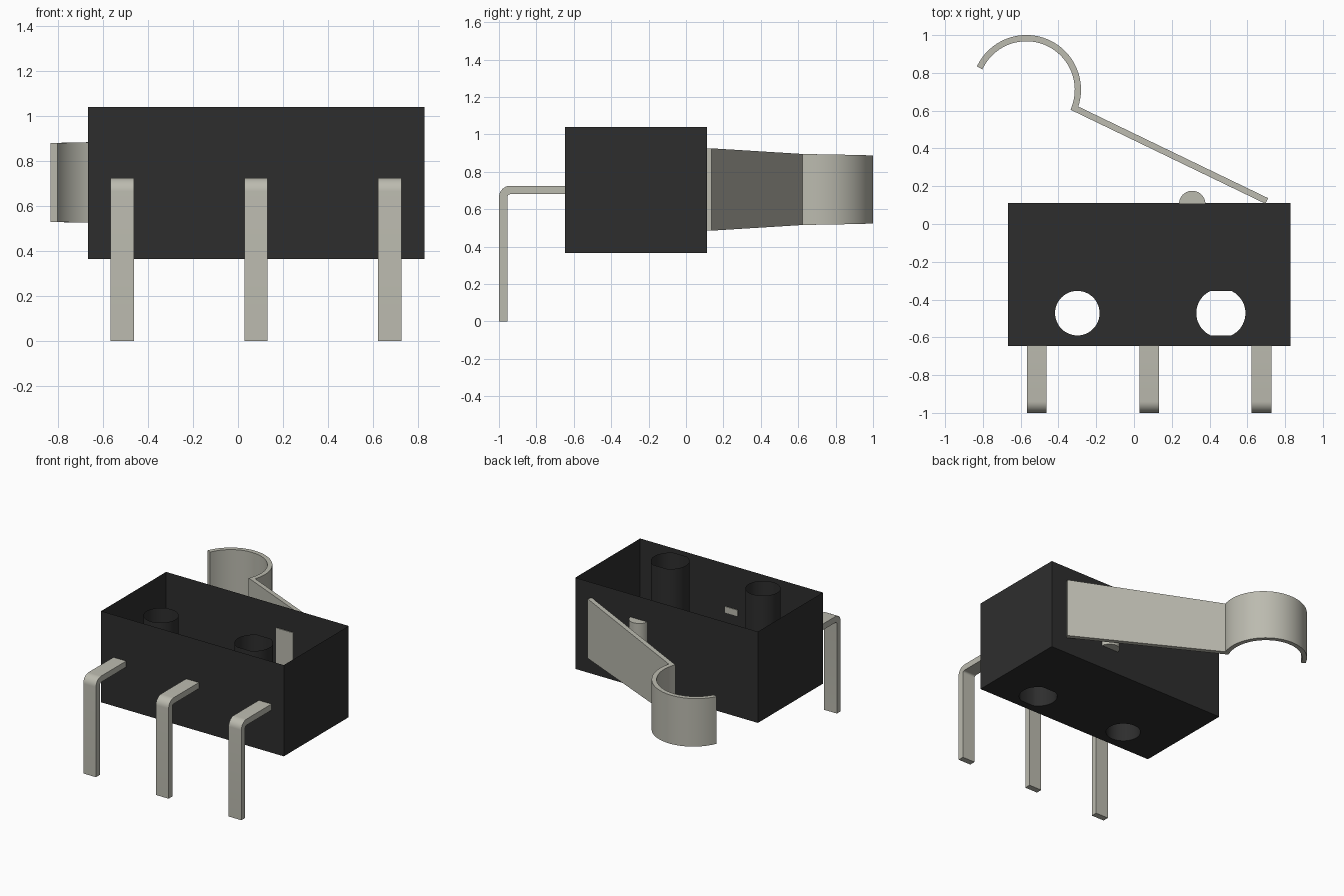
import bpy, bmesh, math
from mathutils import Vector

cube = bpy.data.objects.get("Cube")
if cube:
    bpy.data.objects.remove(cube, do_unlink=True)


def material(name, rgb, metallic=0.0):
    m = bpy.data.materials.new(name)
    m.use_nodes = True
    m.diffuse_color = (*rgb, 1)
    bsdf = m.node_tree.nodes["Principled BSDF"]
    bsdf.inputs["Base Color"].default_value = (*rgb, 1)
    bsdf.inputs["Roughness"].default_value = 0.6
    return m


BLACK = material("black plastic", (0.027, 0.027, 0.027))
METAL = material("warm grey metal", (0.50, 0.495, 0.43))


def finish(name, bm, mat, fix_normals=True):
    if fix_normals:
        bmesh.ops.recalc_face_normals(bm, faces=bm.faces[:])
    me = bpy.data.meshes.new(name)
    bm.to_mesh(me)
    bm.free()
    me.materials.append(mat)
    ob = bpy.data.objects.new(name, me)
    bpy.context.collection.objects.link(ob)
    bpy.ops.object.select_all(action='DESELECT')
    ob.select_set(True)
    bpy.context.view_layer.objects.active = ob
    bpy.ops.object.shade_smooth_by_angle(angle=math.radians(30))
    return ob


def strip(name, sections, mat):
    """Loft equal-sized cross-sections and cap both ends."""
    bm = bmesh.new()
    rings = [[bm.verts.new(p) for p in s] for s in sections]
    n = len(rings[0])
    for a, b in zip(rings, rings[1:]):
        for i in range(n):
            j = (i + 1) % n
            bm.faces.new((a[i], a[j], b[j], b[i]))
    bm.faces.new(rings[0])
    bm.faces.new(rings[-1][::-1])
    return finish(name, bm, mat)


def offset_pairs(path, half):
    """Mitred points on both sides of a flat path."""
    pts = [Vector(p) for p in path]
    out = []
    for i, p in enumerate(pts):
        d0 = (p - pts[i - 1]).normalized() if i else (pts[1] - p).normalized()
        d1 = (pts[i + 1] - p).normalized() if i < len(pts) - 1 else d0
        t = (d0 + d1).normalized()
        n = Vector((-t.y, t.x)) * (half / max(t.dot(d0), 0.3))
        out.append((p + n, p - n))
    return out


# Housing: thin-walled tray, open at the top, with two mounting tubes
X0, X1, Y0, Y1, Z0, Z1 = -0.667, 0.828, -0.647, 0.112, 0.365, 1.04
HOLE_Y, HOLE_R = -0.472, 0.118


def hole_loop(cx, r):
    """Circle whose front and back are cut flat where r exceeds HOLE_R."""
    flat = math.asin(min(1, HOLE_R / r))
    n = 24
    pts = []
    for start in (-flat, math.pi - flat):
        for i in range(n + (1 if r > HOLE_R else 0)):
            a = start + 2 * flat * i / n
            pts.append((cx + r * math.cos(a), HOLE_Y + r * math.sin(a)))
    return pts


bm = bmesh.new()
loops = [[(X0, Y0), (X1, Y0), (X1, Y1), (X0, Y1)],
         hole_loop(-0.30, HOLE_R), hole_loop(0.46, 0.13)]
floor_edges = []
for k, loop in enumerate(loops):
    low = [bm.verts.new((x, y, Z0)) for x, y in loop]
    top = [bm.verts.new((x, y, Z1)) for x, y in loop]
    for i in range(len(loop)):
        j = (i + 1) % len(loop)
        quad = (low[i], low[j], top[j], top[i])
        bm.faces.new(quad if k == 0 else quad[::-1])
        floor_edges.append(bm.edges.get((low[i], low[j])))
fill = bmesh.ops.triangle_fill(bm, use_beauty=True, edges=floor_edges,
                               normal=(0, 0, -1))
for f in fill["geom"]:
    if isinstance(f, bmesh.types.BMFace):
        f.normal_update()
        if f.normal.z > 0:
            f.normal_flip()
finish("housing", bm, BLACK, fix_normals=False)

# Terminals: three flat pins bent downwards
T, BEND = 0.045, 0.038
path = [(-0.642, 0.7025)]
for i in range(9):
    a = math.radians(90 + 90 * i / 8)
    path.append((-0.977 + BEND + BEND * math.cos(a),
                 0.7025 - BEND + BEND * math.sin(a)))
path.append((-0.977, 0.0))
sides = offset_pairs(path, T / 2)
for label, cx in (("right", -0.515), ("middle", 0.08), ("left", 0.675)):
    strip(label + "_terminal",
          [[(cx - 0.052, *a), (cx + 0.052, *a), (cx + 0.052, *b), (cx - 0.052, *b)]
           for a, b in sides], METAL)

# Lever: tapered straight arm ending in a curled tip
MID = 0.705
path, halves = [(0.703, 0.122), ], [0.22]
STEPS = 32
for i in range(STEPS + 1):
    a = math.radians(-21 + 176 * i / STEPS)
    path.append((-0.57 + 0.273 * math.cos(a), 0.711 + 0.273 * math.sin(a)))
    halves.append(0.19 - 0.015 * i / STEPS)
strip("lever",
      [[(*a, MID - h), (*b, MID - h), (*b, MID + h), (*a, MID + h)]
       for (a, b), h in zip(offset_pairs(path, 0.0165), halves)], METAL)

# Plunger: half-round button in the back wall
arc = [(0.308 + 0.07 * math.cos(math.pi * i / 20),
        0.106 + 0.07 * math.sin(math.pi * i / 20)) for i in range(21)]
strip("plunger", [[(x, y, z) for x, y in arc] for z in (0.54, 0.87)], METAL)
